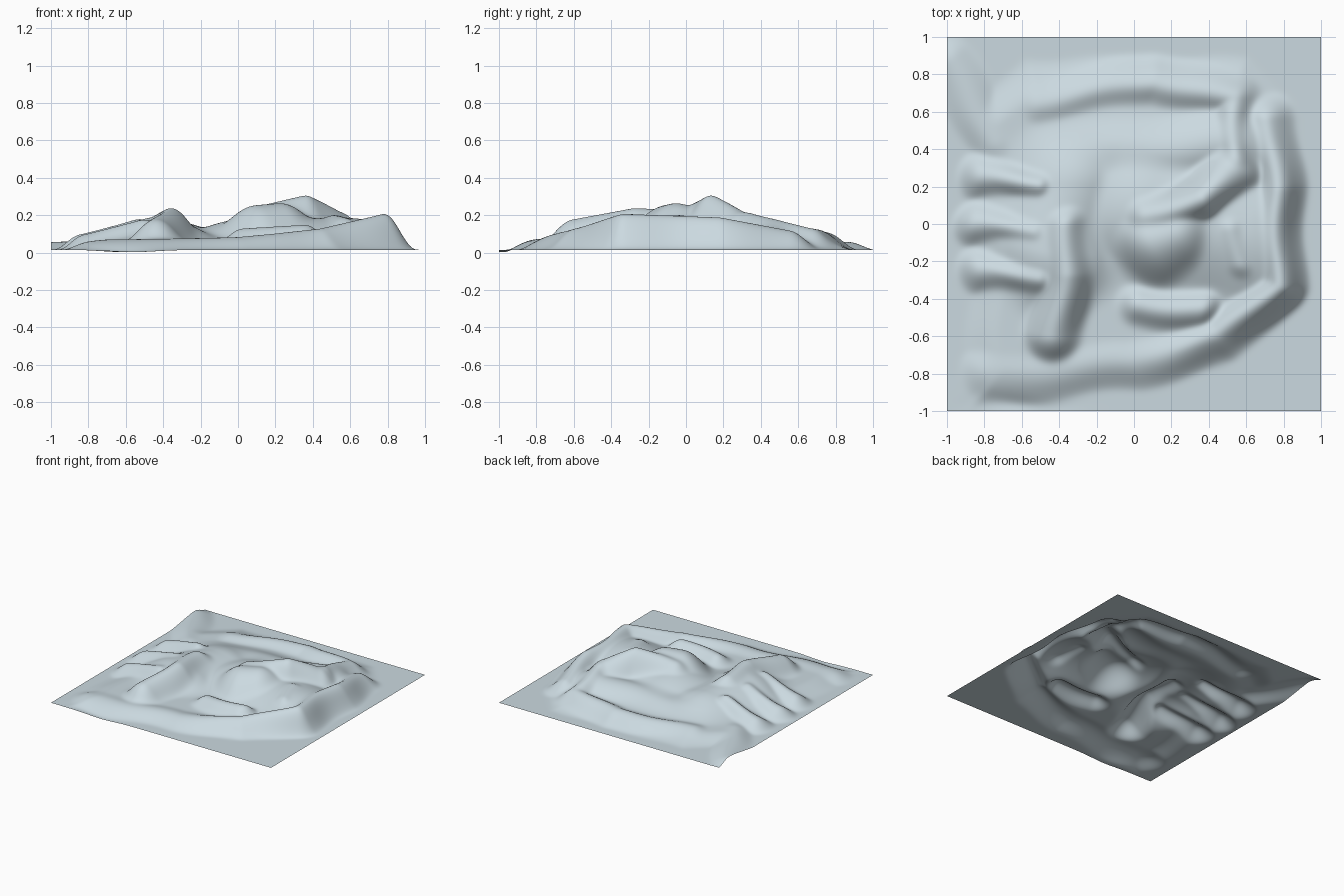
import bpy, bmesh, math

if "Cube" in bpy.data.objects:
    bpy.data.objects.remove(bpy.data.objects["Cube"])

FLOOR = 0.015
N = 160

# Ridges as short chains: radius, then a few (x, y, height) points
RIDGES = {
    "broad_east": (0.6, (0.05, 0.08, 0.18), (0.6, -0.08, 0.185)),
    "broad_west": (0.5, (-0.42, -0.15, 0.19), (-0.36, 0.2, 0.165)),
    "broad_north": (0.33, (-0.4, 0.35, 0.1), (0.55, 0.42, 0.16)),
    "rim": (0.17, (0.72, 0.56, 0.12), (0.76, 0.2, 0.19), (0.765, -0.32, 0.21),
            (0.46, -0.6, 0.13), (0, -0.73, 0.08), (-0.78, -0.81, 0.055)),
    "north_ridge": (0.17, (-0.5, 0.65, 0.085), (0.1, 0.76, 0.11), (0.54, 0.66, 0.13),
                    (0.54, 0.34, 0.21)),
    "dome": (0.37, (0.12, -0.08, 0.255), (0.24, -0.04, 0.265)),
    "summit": (0.25, (0.08, 0.05, 0.24), (0.36, 0.13, 0.31), (0.52, 0.28, 0.22)),
    "ledge": (0.18, (0.02, -0.43, 0.13), (0.36, -0.46, 0.15)),
    "knob": (0.18, (0.53, -0.04, 0.2), (0.56, -0.22, 0.185)),
    "massif": (0.23, (-0.36, 0, 0.225), (-0.37, -0.27, 0.24), (-0.42, -0.58, 0.18)),
    "corner_streak": (0.15, (-1, 0.87, 0.05), (-0.74, 0.42, 0.06)),
}
# Three similar spurs run down the west side
for i in range(3):
    y = 0.24 - 0.25 * i
    RIDGES[f"spur_{i}"] = (0.15, (-0.82, y, 0.1), (-0.52, y - 0.02, 0.18))


def stroke(x, y, radius, pts):
    """Rounded ridge along a chain of points."""
    best, top = 9.0, 0.0
    for a, b in zip(pts, pts[1:]):
        dx, dy = b[0] - a[0], b[1] - a[1]
        t = ((x - a[0]) * dx + (y - a[1]) * dy) / (dx * dx + dy * dy)
        t = max(0.0, min(1.0, t))
        d = math.hypot(x - a[0] - t * dx, y - a[1] - t * dy)
        if d < best:
            best, top = d, a[2] + t * (b[2] - a[2])
    return top * (1 - min(1.0, best / radius) ** 2) ** 2


def smax(a, b, k=0.035):
    """Smooth union of two heights."""
    h = max(k - abs(a - b), 0.0) / k
    return max(a, b) + h * h * k * 0.25 * min(1.0, min(a, b) / 0.03)


def foot_mask(x, y):
    """0 outside the foot of the mountain, 1 well inside; corners are cut."""
    d = min(0.9 - abs(x), 0.9 - y,
            y + 0.87 - 0.16 * x,            # slanting south edge
            0.7 * (1.28 - x + y),           # south-east corner
            0.7 * (1.5 - abs(x) - y))       # both north corners
    t = max(0.0, min(1.0, d / 0.2))
    return t * t * (3 - 2 * t)


def height(x, y):
    # gentle wander so the ridges are not ruler-straight
    x, y = x + 0.015 * math.sin(11 * y + 2), y + 0.015 * math.sin(10 * x)
    m = foot_mask(x, y)
    z = 0.055 * m
    for name, (r, *pts) in RIDGES.items():
        z = smax(z, stroke(x, y, r, pts) * (m if "broad" in name else 1))
    dip = 0.015 * math.exp(-((x + 0.6) / 0.2) ** 2 - ((y + 0.97) / 0.04) ** 2)
    return max(0.0, FLOOR * (1 - min(1, z / 0.1)) + z - dip)


# Terrain sheet
bm = bmesh.new()
bmesh.ops.create_grid(bm, x_segments=N, y_segments=N, size=1.0)
for v in bm.verts:
    v.co.z = height(v.co.x, v.co.y)
inner = [v for v in bm.verts if not v.is_boundary]
for _ in range(5):
    bmesh.ops.smooth_vert(bm, verts=inner, factor=0.5,
                          use_axis_x=False, use_axis_y=False, use_axis_z=True)
for f in bm.faces:
    f.smooth = True
mesh = bpy.data.meshes.new("mountain_terrain")
bm.to_mesh(mesh)
bm.free()
terrain = bpy.data.objects.new("mountain_terrain", mesh)
bpy.context.collection.objects.link(terrain)

# Single pale stone colour
mat = bpy.data.materials.new("pale_blue_grey")
mat.diffuse_color = (0.60, 0.70, 0.75, 1.0)
mat.use_nodes = True
mat.node_tree.nodes["Principled BSDF"].inputs["Base Color"].default_value = mat.diffuse_color
mesh.materials.append(mat)
